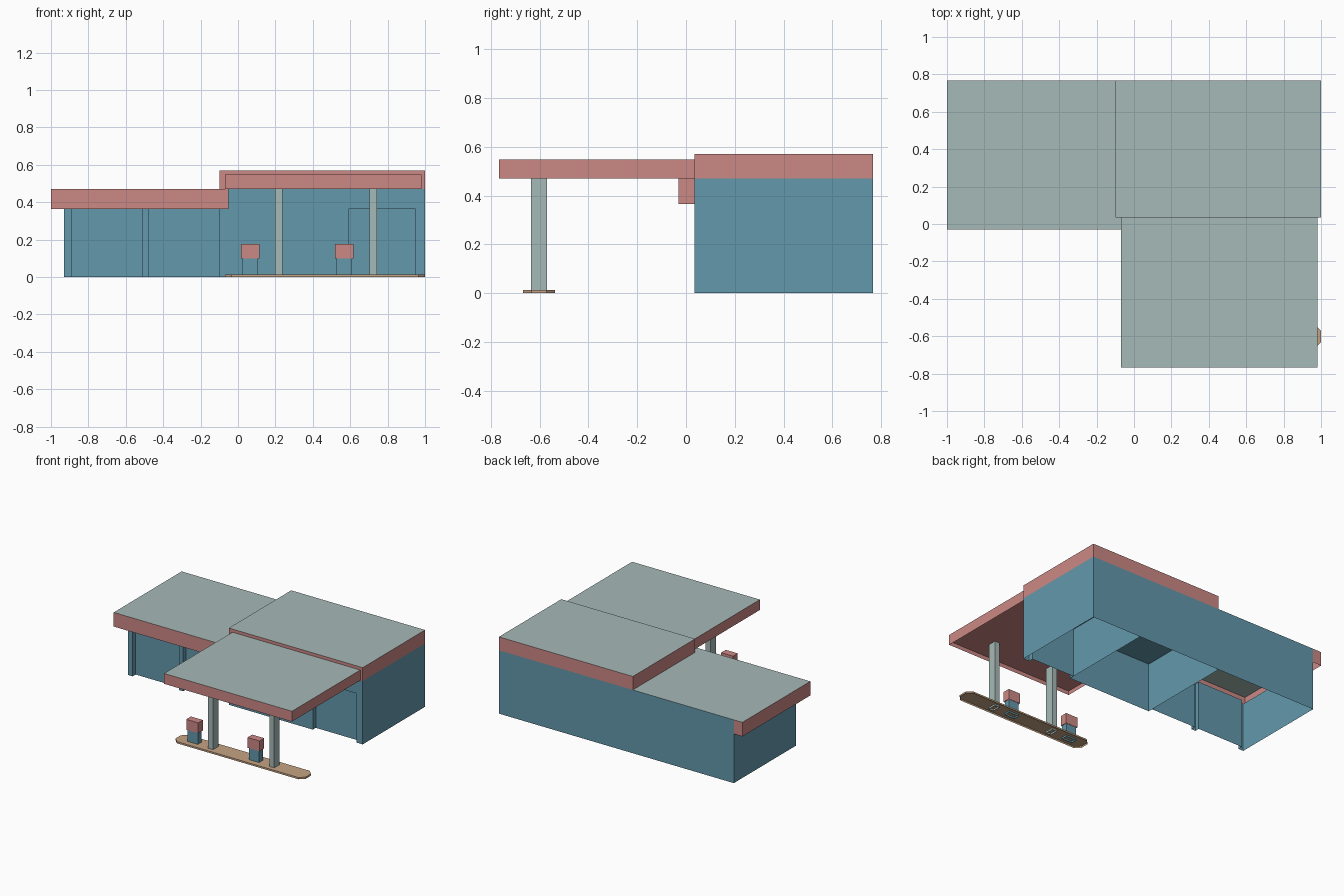
import bpy, bmesh

if "Cube" in bpy.data.objects:
    bpy.data.objects.remove(bpy.data.objects["Cube"])


def material(name, rgb):
    m = bpy.data.materials.new(name)
    lin = [((c / 255 + 0.055) / 1.055) ** 2.4 for c in rgb]
    m.diffuse_color = (*lin, 1)
    m.use_nodes = True
    m.node_tree.nodes["Principled BSDF"].inputs["Base Color"].default_value = m.diffuse_color
    return m


BLUE = material("wall blue", (98, 152, 172))
RED = material("fascia red", (203, 136, 133))
GREY = material("roof grey green", (166, 186, 183))
TAN = material("island tan", (198, 164, 132))


def shell(name, path, z0, z1, side, top=None, cap_path=None, closed=True, recess=0):
    """Walls along a counter-clockwise path, with optional roof and recessed underside."""
    bm = bmesh.new()
    lo = [bm.verts.new((x, y, z0)) for x, y in path]
    hi = [bm.verts.new((x, y, z1)) for x, y in path]
    n = len(path)
    for i in range(n if closed else n - 1):
        j = (i + 1) % n
        bm.faces.new((lo[i], lo[j], hi[j], hi[i]))
    if top:
        cap = [bm.verts.new((x, y, z1)) for x, y in cap_path] if cap_path else hi
        bm.faces.new(cap).material_index = 1
    if recess:
        under = bm.faces.new(lo[::-1])
        bmesh.ops.inset_region(bm, faces=[under], thickness=0.03)
        bmesh.ops.translate(bm, verts=under.verts[:], vec=(0, 0, recess))
    me = bpy.data.meshes.new(name)
    bm.to_mesh(me)
    bm.free()
    me.materials.append(side)
    if top:
        me.materials.append(top)
    ob = bpy.data.objects.new(name, me)
    bpy.context.collection.objects.link(ob)
    return ob


def rect(x0, x1, y0, y1):
    return [(x0, y0), (x1, y0), (x1, y1), (x0, y1)]


BACK, FRONT, DOOR = 0.767, 0.035, 0.07
LOW, MID, HIGH = 0.365, 0.47, 0.57

# low wing: side and front walls with two recessed bays, taller back wall
shell("low_wing_front",
      [(-0.93, BACK), (-0.93, FRONT), (-0.89, FRONT), (-0.89, DOOR), (-0.51, DOOR),
       (-0.51, FRONT), (-0.475, FRONT), (-0.475, DOOR), (-0.1, DOOR), (-0.1, FRONT)],
      0, LOW, BLUE, closed=False)
shell("low_wing_back", [(-0.1, BACK), (-0.93, BACK)], 0, MID, BLUE, closed=False)

# low wing roof, hollow below, overhanging at the left and front
eave = [(-0.93, BACK), (-1, BACK), (-1, -0.03), (-0.05, -0.03), (-0.05, FRONT)]
shell("low_roof", eave, LOW, MID, RED, GREY,
      cap_path=eave[1:] + [(-0.1, FRONT), (-0.1, BACK)], closed=False)

# tall wing: lower walls with a recessed bay and ceiling, upper band, fascia and roof
shell("tall_wing_walls",
      [(-0.1, FRONT), (0.59, FRONT), (0.59, DOOR), (0.95, DOOR), (0.95, FRONT),
       (1, FRONT), (1, BACK), (-0.1, BACK)],
      0, LOW, BLUE)
tall = rect(-0.1, 1, FRONT, BACK)
shell("tall_wing_ceiling", tall, LOW, LOW + 0.001, BLUE, BLUE)
shell("tall_wing_band", tall, LOW, MID, BLUE)
shell("tall_roof", tall, MID, HIGH, RED, GREY)
shell("inner_wall", [(0.59, DOOR), (0.59, BACK)], 0, LOW, BLUE, closed=False)

# canopy with a recessed underside
shell("canopy", rect(-0.07, 0.98, -0.767, FRONT), MID, 0.547, RED, GREY, recess=0.03)

# island with chamfered ends
x0, x1, y0, y1, c = -0.07, 1.0, -0.668, -0.537, 0.035
shell("island", [(x0 + c, y0), (x1 - c, y0), (x1, y0 + c), (x1, y1 - c),
                 (x1 - c, y1), (x0 + c, y1), (x0, y1 - c), (x0, y0 + c)],
      0, 0.013, TAN, TAN)

# posts and pumps
for i, x in enumerate((0.065, 0.568), 1):
    px = x + 0.154
    shell(f"post_{i}", rect(px - 0.02, px + 0.02, -0.635, -0.57), 0, 0.5, GREY)
    shell(f"pump_base_{i}", rect(x - 0.042, x + 0.042, -0.625, -0.58), 0, 0.102, BLUE, BLUE)
    shell(f"pump_head_{i}", rect(x - 0.049, x + 0.049, -0.63, -0.575), 0.1, 0.177, RED, RED)
